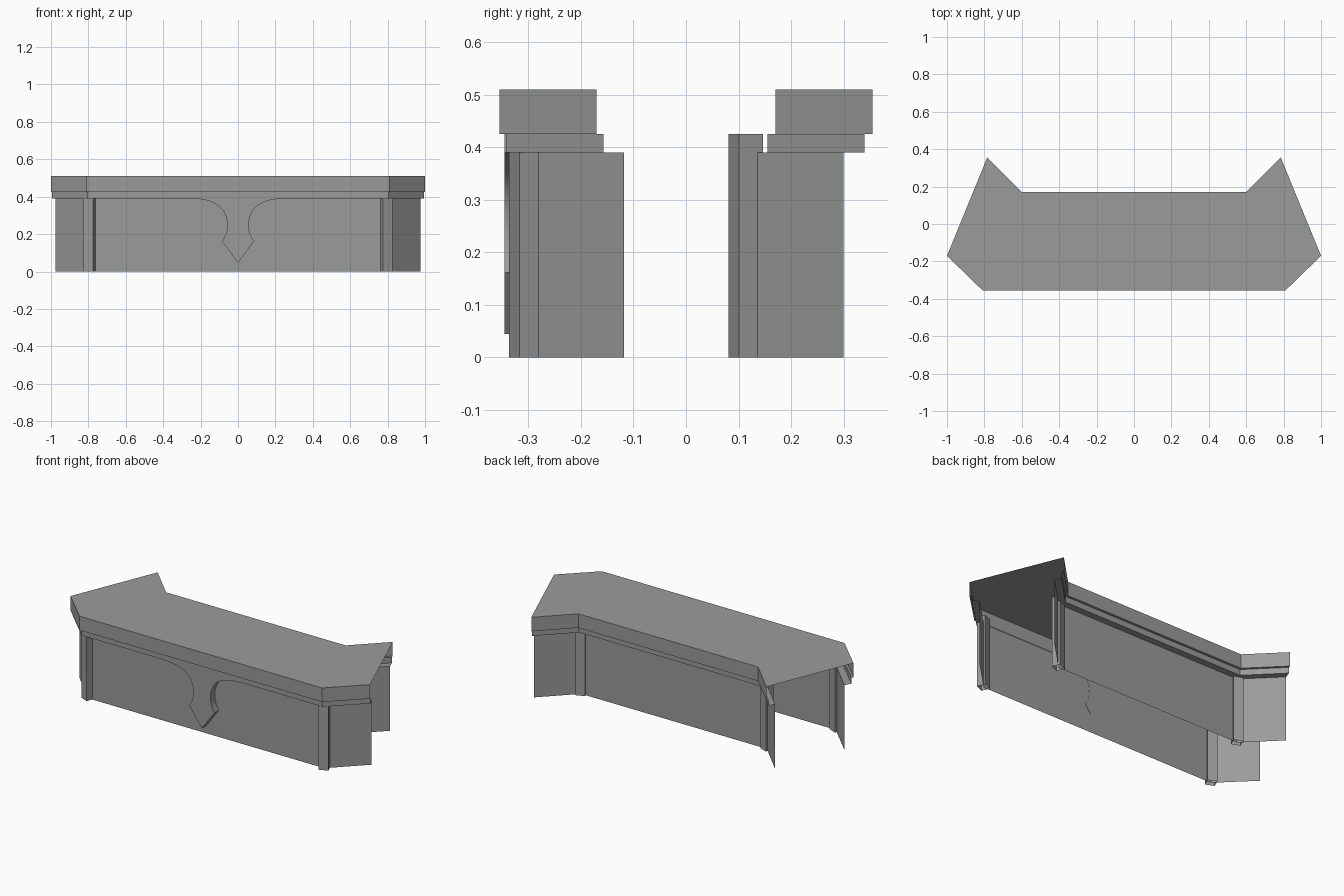
import bpy
import bmesh
from mathutils import Vector
from mathutils.geometry import interpolate_bezier

cube = bpy.data.objects.get("Cube")
if cube:
    bpy.data.objects.remove(cube, do_unlink=True)

grey = bpy.data.materials.new("stone_grey")
grey.use_nodes = True
colour = (0.32, 0.335, 0.325, 1)
grey.diffuse_color = colour
grey.node_tree.nodes["Principled BSDF"].inputs["Base Color"].default_value = colour


def make_object(name, bm):
    mesh = bpy.data.meshes.new(name)
    bm.to_mesh(mesh)
    bm.free()
    mesh.materials.append(grey)
    obj = bpy.data.objects.new(name, mesh)
    bpy.context.collection.objects.link(obj)
    return obj


def loft(bm, rings, closed=False):
    """Skin rings of points listed from top to bottom."""
    rows = [[bm.verts.new(p) for p in ring] for ring in rings]
    for up, low in zip(rows, rows[1:]):
        n = len(up)
        for i in range(n if closed else n - 1):
            j = (i + 1) % n
            bm.faces.new((low[i], low[j], up[j], up[i]))
    return rows


def plan(corner, end):
    """Symmetric path: wing end, corner, corner, wing end."""
    (cx, cy), (ex, ey) = corner, end
    return [(-ex, ey), (-cx, cy), (cx, cy), (ex, ey)]


# Plan paths for the slab edge, the moulding and the wall
front_plans = [plan((0.81, -0.355), (1.0, -0.17)),
               plan((0.805, -0.342), (0.995, -0.157)),
               plan((0.788, -0.303), (0.975, -0.118))]
back_plans = [plan((0.6, 0.17), (0.785, 0.355))[::-1],
              plan((0.605, 0.155), (0.79, 0.34))[::-1],
              plan((0.62, 0.115), (0.805, 0.3))[::-1]]
TOP, SLAB, MOULD = 0.51, 0.425, 0.39


# Stepped sheets on the front and back, open at both ends
for name, (slab, mould, wall) in (("front_wall", front_plans), ("back_wall", back_plans)):
    bm = bmesh.new()
    steps = [(slab, TOP), (slab, SLAB), (mould, SLAB), (mould, MOULD), (wall, MOULD), (wall, 0)]
    loft(bm, [[(x, y, z) for x, y in path] for path, z in steps])
    make_object(name, bm)

# Flat top
bm = bmesh.new()
bm.faces.new([bm.verts.new((x, y, TOP)) for x, y in front_plans[0] + back_plans[0]])
make_object("top_slab", bm)

# Corner posts, turned to halve the corner angle
depth = Vector((-0.019, 0.046))
outer = [Vector((0.775, -0.337)), Vector((0.825, -0.317))]
foot = outer + [outer[1] + depth, outer[0] + depth]
for name, shift in (("front_posts", Vector((0, 0))), ("back_posts", Vector((-0.17, 0.418)))):
    bm = bmesh.new()
    loft(bm, [[(*(p + shift), z) for p in foot] for z in (SLAB, 0)], closed=True)
    obj = make_object(name, bm)
    obj.modifiers.new("Mirror", 'MIRROR').use_mirror_merge = False

# Pointed drop ornament in the middle of the front
v = Vector
neck = interpolate_bezier(v((0.26, 0.39)), v((0.11, 0.392)), v((0.06, 0.33)), v((0.057, 0.25)), 16)
flare = interpolate_bezier(v((0.057, 0.25)), v((0.056, 0.215)), v((0.068, 0.185)), v((0.085, 0.162)), 6)
side = [v((0.26, SLAB))] + neck + flare[1:]
outline = [(-p.x, p.y) for p in side] + [(0, 0.045)] + [(p.x, p.y) for p in reversed(side)]
bm = bmesh.new()
rows = loft(bm, [[(x, y, z) for x, z in outline] for y in (-0.345, -0.302)], closed=True)
for row in rows:
    bm.faces.new(row)
bmesh.ops.recalc_face_normals(bm, faces=bm.faces)
ornament = make_object("drop_ornament", bm)
bpy.ops.object.select_all(action='DESELECT')
ornament.select_set(True)
bpy.context.view_layer.objects.active = ornament
bpy.ops.object.shade_smooth_by_angle(angle=0.5)
